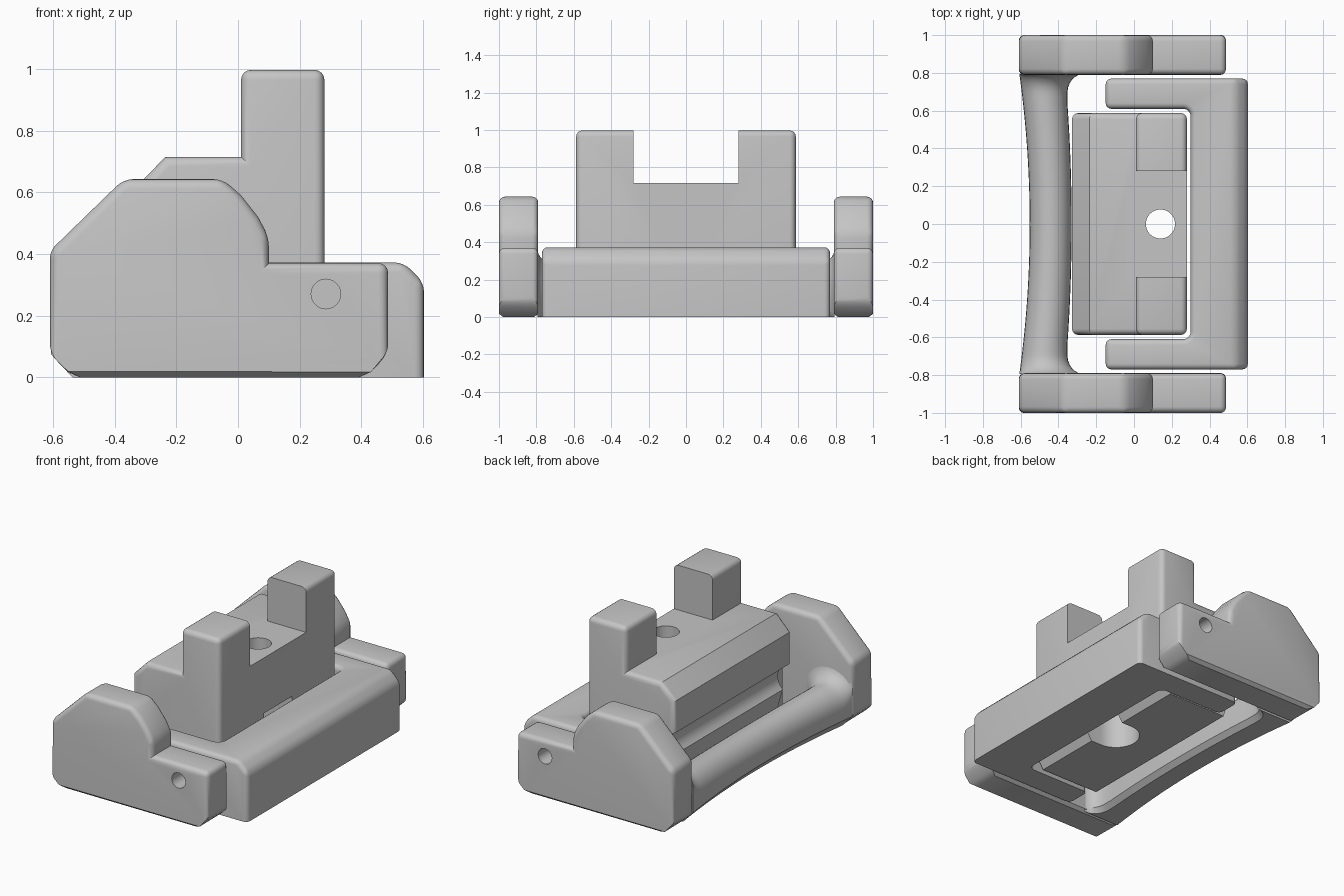
import bpy, bmesh, math
from mathutils import Vector

if "Cube" in bpy.data.objects:
    bpy.data.objects.remove(bpy.data.objects["Cube"])

grey = bpy.data.materials.new("plain grey")
grey.use_nodes = True
COLOUR = (0.56, 0.56, 0.56, 1)
grey.diffuse_color = COLOUR
grey.node_tree.nodes["Principled BSDF"].inputs["Base Color"].default_value = COLOUR


def finish(name, bm):
    bmesh.ops.recalc_face_normals(bm, faces=bm.faces)
    mesh = bpy.data.meshes.new(name)
    bm.to_mesh(mesh)
    bm.free()
    mesh.materials.append(grey)
    ob = bpy.data.objects.new(name, mesh)
    bpy.context.collection.objects.link(ob)
    return ob


def prism(points, axis, lo, hi):
    """Extrude a 2D outline along y (outline in xz) or z (outline in xy)."""
    bm = bmesh.new()
    place = (lambda p, d: (p[0], d, p[1])) if axis == "y" else (lambda p, d: (p[0], p[1], d))
    face = bm.faces.new([bm.verts.new(place(p, lo)) for p in points])
    top = bmesh.ops.extrude_face_region(bm, geom=[face])["geom"]
    shift = Vector(place((0, 0), hi - lo))
    bmesh.ops.translate(bm, vec=shift, verts=[v for v in top if isinstance(v, bmesh.types.BMVert)])
    bmesh.ops.recalc_face_normals(bm, faces=bm.faces)
    return bm


def soften(bm, width, segments, rule):
    """Round the convex sharp edges that pass the rule."""
    edges = [e for e in bm.edges if e.is_convex and e.calc_face_angle(0) > math.radians(25)
             and rule(e.verts[0].co, e.verts[1].co)]
    bmesh.ops.bevel(bm, geom=edges, offset=width, segments=segments, profile=0.5,
                    affect="EDGES", clamp_overlap=True)


def arc(cx, cy, r, start, end, n=8):
    angles = [math.radians(start + (end - start) * i / n) for i in range(n + 1)]
    return [(cx + r * math.cos(a), cy + r * math.sin(a)) for a in angles]


def cut(ob, bm):
    """Subtract a shape and discard it."""
    cutter = finish("cutter", bm)
    cutter.hide_render = True
    mod = ob.modifiers.new("cut", "BOOLEAN")
    mod.operation, mod.solver, mod.object = "DIFFERENCE", "EXACT", cutter
    bpy.context.view_layer.objects.active = ob
    bpy.ops.object.modifier_apply(modifier=mod.name)
    bpy.data.objects.remove(cutter)


def above_floor(a, b):
    return max(a.z, b.z) > 0.01


def pivot_hole(sign, inner, outer):
    lo, hi = sorted((sign * inner, sign * outer))
    return prism(arc(0.285, 0.27, 0.048, 0, 345, 23), "y", lo, hi)


SIDES = (("right", -1), ("left", 1))
parts = []

# Side cheeks, each with a pivot hole
cheek = [(-0.61, 0.075), (-0.535, 0), (0.415, 0), (0.487, 0.075), (0.487, 0.37), (0.10, 0.37),
         (0.10, 0.455), (0.065, 0.52), (0.01, 0.59), (-0.05, 0.643), (-0.37, 0.643), (-0.61, 0.41)]
for side, sign in SIDES:
    lo, hi = sorted((sign * 0.79, sign))
    bm = prism(cheek, "y", lo, hi)
    soften(bm, 0.022, 1, lambda a, b: max(a.z, b.z) < 0.01)
    soften(bm, 0.032, 4, lambda a, b: min(a.z, b.z) > 0.06)
    ob = finish(side + "_cheek", bm)
    cut(ob, pivot_hole(sign, 0.75, 1.1))
    parts.append(ob)

# Bowed grip bar: sections lofted along y, flared where it meets the cheeks
bm = bmesh.new()
rings = []
STEPS = 44
for i in range(STEPS + 1):
    y = -0.795 * math.cos(math.pi * i / STEPS)
    t = abs(y) / 0.795
    near = max(0, (abs(y) - 0.695) / 0.10)
    flare = 1 - math.sqrt(max(0, 1 - near * near))
    outer = -0.552 - 0.055 * t ** 2
    inner = -0.33 - 0.035 * min(t, 0.8) ** 2 + 0.09 * flare
    height = 0.26 + 0.02 * t ** 2 + 0.09 * flare
    mid, half, spring = (outer + inner) / 2, (inner - outer) / 2, height - 0.13
    outline = [(inner - 0.03, 0), (inner, 0.03)]
    outline += [(mid + half * math.cos(a), spring + 0.13 * math.sin(a))
                for a in [math.pi * k / 14 for k in range(15)]]
    outline += [(outer, 0.075), (outer + 0.07, 0)]
    rings.append([bm.verts.new((x, y, z)) for x, z in outline])
for a, b in zip(rings, rings[1:]):
    for k in range(len(a)):
        j = (k + 1) % len(a)
        bm.faces.new((a[k], a[j], b[j], b[k]))
bm.faces.new(rings[0])
bm.faces.new(rings[-1])
parts.append(finish("grip_bar", bm))

# C-shaped base frame with a chamfered outer top edge and pivot sockets
half_frame = [(0.603, 0.77), (-0.15, 0.77), (-0.15, 0.61)] + arc(0.26, 0.57, 0.04, 90, 0, 6)
frame = half_frame + [(x, -y) for x, y in reversed(half_frame)]
bm = prism(frame, "z", 0, 0.372)
soften(bm, 0.065, 1, lambda a, b: min(a.x, b.x) > 0.59 and min(a.z, b.z) > 0.3)
soften(bm, 0.03, 4, above_floor)
ob = finish("base_frame", bm)
for side, sign in SIDES:
    cut(ob, pivot_hole(sign, 0.70, 0.80))
parts.append(ob)

# Central block with posts, a concave groove on the grip side and a narrow foot
block = [(-0.20, 0.01), (0.21, 0.01), (0.28, 0.12), (0.28, 0.997), (0.01, 0.997), (0.01, 0.715),
         (-0.235, 0.715), (-0.328, 0.62), (-0.328, 0.42)] + arc(-0.33, 0.31, 0.10, 70, -50)
bm = prism(block, "y", -0.587, 0.587)
soften(bm, 0.04, 4, lambda a, b: min(a.z, b.z) > 0.9 or (a - b).z ** 2 > 0.07
       or (abs(a.y - b.y) < 0.01 and min(a.z, b.z) > 0.41))
ob = finish("clamp_block", bm)
cut(ob, prism([(-0.01, 0.715), (0.4, 0.715), (0.4, 1.1), (-0.01, 1.1)], "y", -0.28, 0.28))
cut(ob, prism(arc(0.14, 0, 0.077, 0, 350, 35), "z", -0.1, 0.9))
# Round-ended nut slot, open towards the frame
cut(ob, prism(arc(0.14, 0, 0.14, 90, 270, 20) + [(0.4, -0.14), (0.4, 0.14)], "z", -0.1, 0.365))
parts.append(ob)

# Smooth shading with sharp creases kept
for ob in bpy.context.selected_objects:
    ob.select_set(False)
for ob in parts:
    ob.select_set(True)
bpy.context.view_layer.objects.active = parts[0]
bpy.ops.object.shade_smooth_by_angle(angle=math.radians(30))
